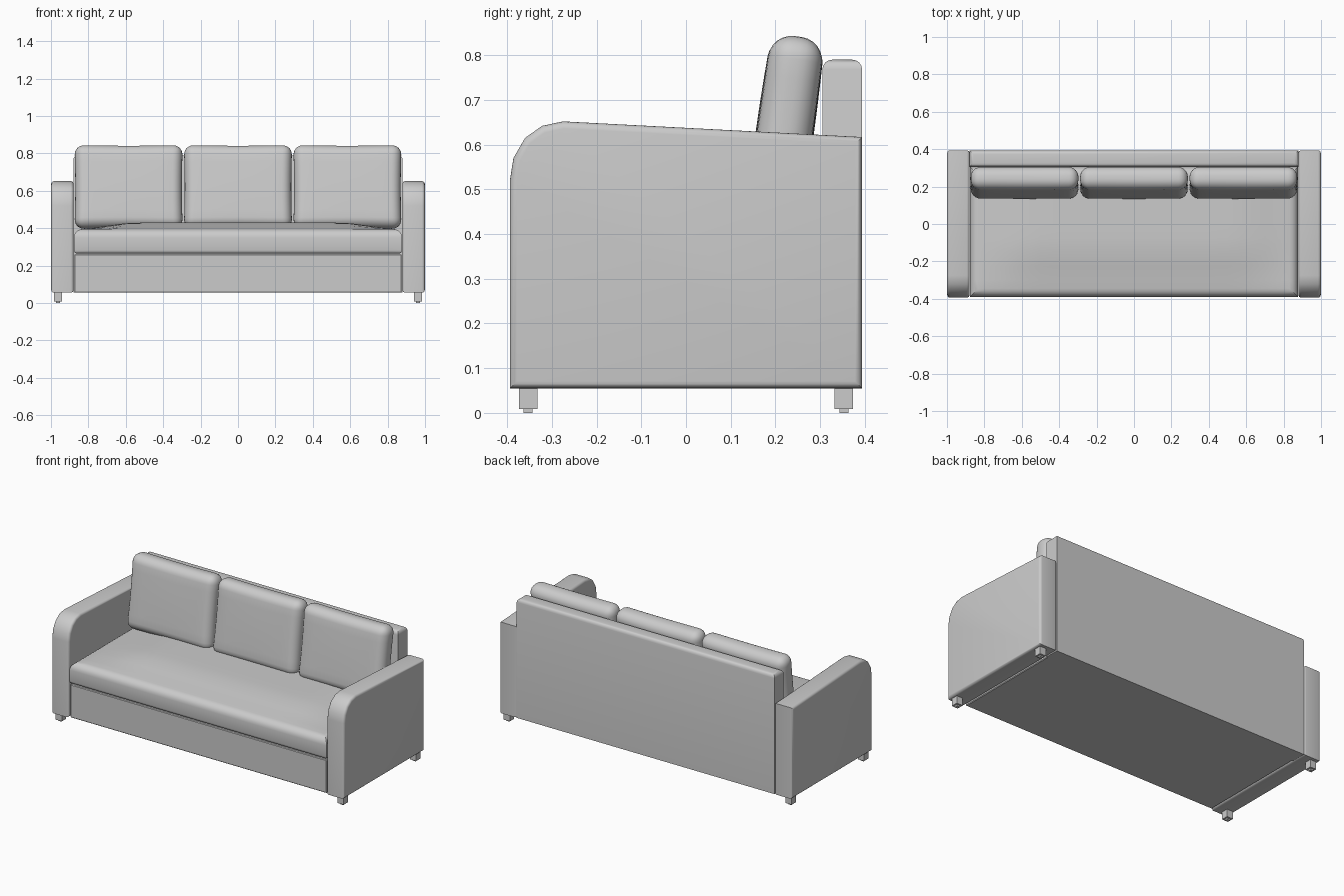
import bpy, bmesh, math
from mathutils import Vector, Matrix

if "Cube" in bpy.data.objects:
    bpy.data.objects.remove(bpy.data.objects["Cube"])


def finish(bm, name, smooth=True):
    bmesh.ops.recalc_face_normals(bm, faces=bm.faces[:])
    mesh = bpy.data.meshes.new(name)
    bm.to_mesh(mesh)
    bm.free()
    obj = bpy.data.objects.new(name, mesh)
    bpy.context.collection.objects.link(obj)
    if smooth:
        bpy.ops.object.select_all(action='DESELECT')
        obj.select_set(True)
        bpy.context.view_layer.objects.active = obj
        bpy.ops.object.shade_smooth_by_angle(angle=math.radians(35))
    return obj


def box(lo, hi):
    lo, hi = Vector(lo), Vector(hi)
    bm = bmesh.new()
    bmesh.ops.create_cube(bm, size=1)
    for v in bm.verts:
        v.co = Vector(((a + b) / 2 + c * (b - a) for a, b, c in zip(lo, hi, v.co)))
    return bm


def bevel(bm, edges, width, segments):
    bmesh.ops.bevel(bm, geom=edges, offset=width, segments=segments,
                    profile=0.5, affect='EDGES', clamp_overlap=True)


def cut_loops(bm, axis, positions):
    normal = Vector((0, 0, 0))
    normal[axis] = 1
    for p in positions:
        bmesh.ops.bisect_plane(bm, geom=bm.verts[:] + bm.edges[:] + bm.faces[:],
                               plane_co=normal * p, plane_no=normal)


def ease(t):
    t = max(0.0, min(1.0, t))
    return t * t * (3 - 2 * t)


# Base box under the seat
bm = box((-0.875, -0.385, 0.055), (0.875, 0.31, 0.26))
bevel(bm, bm.edges[:], 0.004, 1)
finish(bm, "base")

# Back panel with a rounded top
bm = box((-0.88, 0.305, 0.055), (0.88, 0.394, 0.79))
bevel(bm, [e for e in bm.edges if all(v.co.z > 0.7 for v in e.verts)], 0.022, 4)
finish(bm, "back_panel")

# Seat cushion, soft edges and a crowned top
bm = box((-0.877, -0.39, 0.264), (0.877, 0.305, 0.395))
top = [e for e in bm.edges if all(v.co.z > 0.35 for v in e.verts)]
bevel(bm, top, 0.045, 5)
bevel(bm, [e for e in bm.edges if all(v.co.z < 0.265 for v in e.verts)], 0.018, 3)
cut_loops(bm, 0, [-0.8 + 0.1 * i for i in range(17)])
cut_loops(bm, 1, [-0.3 + 0.075 * i for i in range(8)])
for v in bm.verts:
    if v.co.z > 0.34:
        rise = ease((0.86 - abs(v.co.x)) / 0.32) * ease((v.co.y + 0.375) / 0.28)
        v.co.z += 0.035 * rise
finish(bm, "seat_cushion")

# Three leaning back cushions, slightly pinched sides and bulged faces
W, T, H = 0.29, 0.06, 0.225
for i, name in enumerate(("left", "middle", "right")):
    bm = box((-W, -T, -H), (W, T, H))
    bevel(bm, bm.edges[:], 0.052, 6)
    cut_loops(bm, 0, [-0.19, -0.12, -0.06, 0, 0.06, 0.12, 0.19])
    cut_loops(bm, 2, [-0.13, -0.065, 0, 0.065, 0.13])
    for v in bm.verts:
        u, w = v.co.x / W, v.co.z / H
        v.co.y *= 1 + 0.08 * (1 - u * u) * (1 - w * w)
        v.co.x *= 1 - 0.018 * (1 - w * w)
        v.co.z *= 1 - 0.015 * (1 - u * u)
    lean = Matrix.Translation((-0.585 + 0.585 * i, 0.22, 0.62)) @ Matrix.Rotation(math.radians(-8), 4, 'X')
    bmesh.ops.transform(bm, matrix=lean, verts=bm.verts[:])
    finish(bm, name + "_back_cushion")

# Arms, side profile in (y, z)
profile = [(-0.394, 0.055), (-0.394, 0.52), (-0.386, 0.57), (-0.36, 0.615),
           (-0.322, 0.642), (-0.275, 0.652), (0.394, 0.617), (0.394, 0.055)]
for side, name in ((-1, "left"), (1, "right")):
    bm = bmesh.new()
    face = bm.faces.new([bm.verts.new((side * 0.879, y, z)) for y, z in profile])
    ext = bmesh.ops.extrude_face_region(bm, geom=[face])
    for v in ext["geom"]:
        if isinstance(v, bmesh.types.BMVert):
            v.co.x = side * 0.999
    rim = [e for e in bm.edges if abs(e.verts[0].co.x - e.verts[1].co.x) < 0.01]
    bevel(bm, rim, 0.016, 4)
    finish(bm, name + "_arm")

    # Square legs with small foot pads
    for fb, where in ((-1, "front"), (1, "back")):
        x, y = side * 0.962, fb * 0.353
        finish(box((x - 0.021, y - 0.021, 0.009), (x + 0.021, y + 0.021, 0.06)),
               f"{name}_{where}_leg", False)
        finish(box((x - 0.01, y - 0.01, 0), (x + 0.01, y + 0.01, 0.012)),
               f"{name}_{where}_foot_pad", False)
